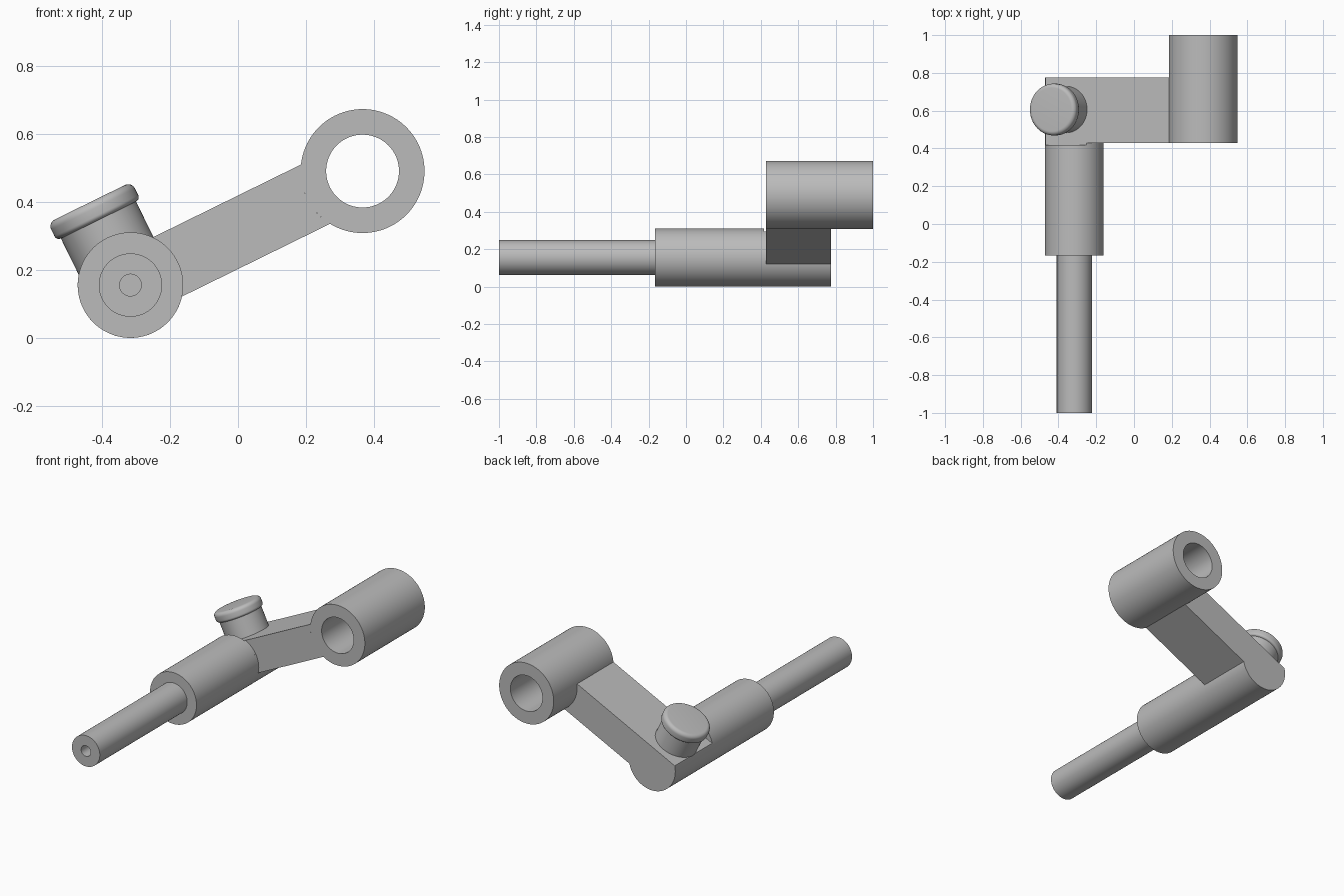
import bpy, bmesh, math
from mathutils import Matrix, Vector

if "Cube" in bpy.data.objects:
    bpy.data.objects.remove(bpy.data.objects["Cube"])

# Key dimensions
PIVOT = Vector((-0.316, 0, 0.155))
EYE = Vector((0.366, 0, 0.49))
HUB_R, EYE_R, BORE_R, HALF = 0.155, 0.182, 0.107, 0.097
ARM_Y0, ARM_Y1 = 0.428, 0.775
TILT = math.atan2(EYE.z - PIVOT.z, EYE.x - PIVOT.x)
LENGTH = (EYE - PIVOT).length

steel = bpy.data.materials.new("grey_steel")
steel.diffuse_color = (0.5, 0.5, 0.5, 1)
steel.use_nodes = True
steel.node_tree.nodes["Principled BSDF"].inputs["Base Color"].default_value = steel.diffuse_color


def finish(name, bm):
    bmesh.ops.remove_doubles(bm, verts=bm.verts, dist=1e-5)
    bmesh.ops.recalc_face_normals(bm, faces=bm.faces)
    mesh = bpy.data.meshes.new(name)
    bm.to_mesh(mesh)
    bm.free()
    mesh.materials.append(steel)
    obj = bpy.data.objects.new(name, mesh)
    bpy.context.collection.objects.link(obj)
    bpy.ops.object.select_all(action='DESELECT')
    obj.select_set(True)
    bpy.context.view_layer.objects.active = obj
    bpy.ops.object.shade_smooth_by_angle(angle=math.radians(30))
    return obj


def lathe(name, profile, matrix, closed=False, steps=96):
    """Spin (radius, height) points around local z, then place with matrix."""
    bm = bmesh.new()
    pts = profile + profile[:1] if closed else profile
    verts = [bm.verts.new((r, 0, h)) for r, h in pts]
    edges = [bm.edges.new(pair) for pair in zip(verts, verts[1:])]
    bmesh.ops.spin(bm, geom=verts + edges, cent=(0, 0, 0), axis=(0, 0, 1),
                   angle=math.tau, steps=steps)
    bm.transform(matrix)
    return finish(name, bm)


def extrude(name, outline, y0, y1):
    """Extrude an outline, given along and across the arm, from y0 to y1."""
    bm = bmesh.new()
    face = bm.faces.new([bm.verts.new((u, y0, v)) for u, v in outline])
    new = bmesh.ops.extrude_face_region(bm, geom=[face])["geom"]
    bmesh.ops.translate(bm, vec=(0, y1 - y0, 0),
                        verts=[g for g in new if isinstance(g, bmesh.types.BMVert)])
    bm.transform(Matrix.Translation(PIVOT) @ Matrix.Rotation(-TILT, 4, 'Y'))
    return finish(name, bm)


def arc(cu, cv, r, a0, a1, n):
    return [(cu + r * math.cos(a0 + (a1 - a0) * i / n),
             cv + r * math.sin(a0 + (a1 - a0) * i / n)) for i in range(n + 1)]


along_y = Matrix.Rotation(-math.pi / 2, 4, 'X')

# Stepped spindle: thin shaft with a blind centre hole, then the thick hub
lathe("spindle", [(0, -0.8), (0.032, -0.8), (0.032, -1), (0.093, -1),
                  (0.093, -0.166), (HUB_R, -0.166), (HUB_R, 0.418), (0, 0.418)],
      Matrix.Translation(PIVOT) @ along_y)

# Hollow eye at the far end of the arm
lathe("eye_sleeve", [(BORE_R, ARM_Y0), (EYE_R, ARM_Y0), (EYE_R, 1), (BORE_R, 1)],
      Matrix.Translation(EYE) @ along_y, closed=True)

# Rear hub with a flat top, and the arm running from it to the eye
a = math.asin(HALF / HUB_R)
b = math.asin(HALF / EYE_R)
extrude("hub_flat_step", arc(0, 0, HUB_R, math.pi - a, math.tau + a, 80), 0.418, ARM_Y0)
extrude("arm", arc(0, 0, HUB_R, math.pi - a, math.tau - a, 64)
        + arc(LENGTH, 0, EYE_R, math.pi + b, math.pi - b, 24), ARM_Y0, ARM_Y1)

# Button standing square on the arm, with a rounded cap
button = (Matrix.Translation(PIVOT + Vector((0, 0.606, 0)))
          @ Matrix.Rotation(-TILT, 4, 'Y'))
lathe("button_stem", [(0, 0.085), (0.123, 0.085), (0.123, 0.222), (0, 0.222)], button)
cap = ([(0, 0.213)] + arc(0.123, 0.227, 0.014, -math.pi / 2, 0, 6)
       + arc(0.115, 0.249, 0.022, 0, math.pi / 2, 8) + [(0, 0.271)])
lathe("button_cap", cap, button)
